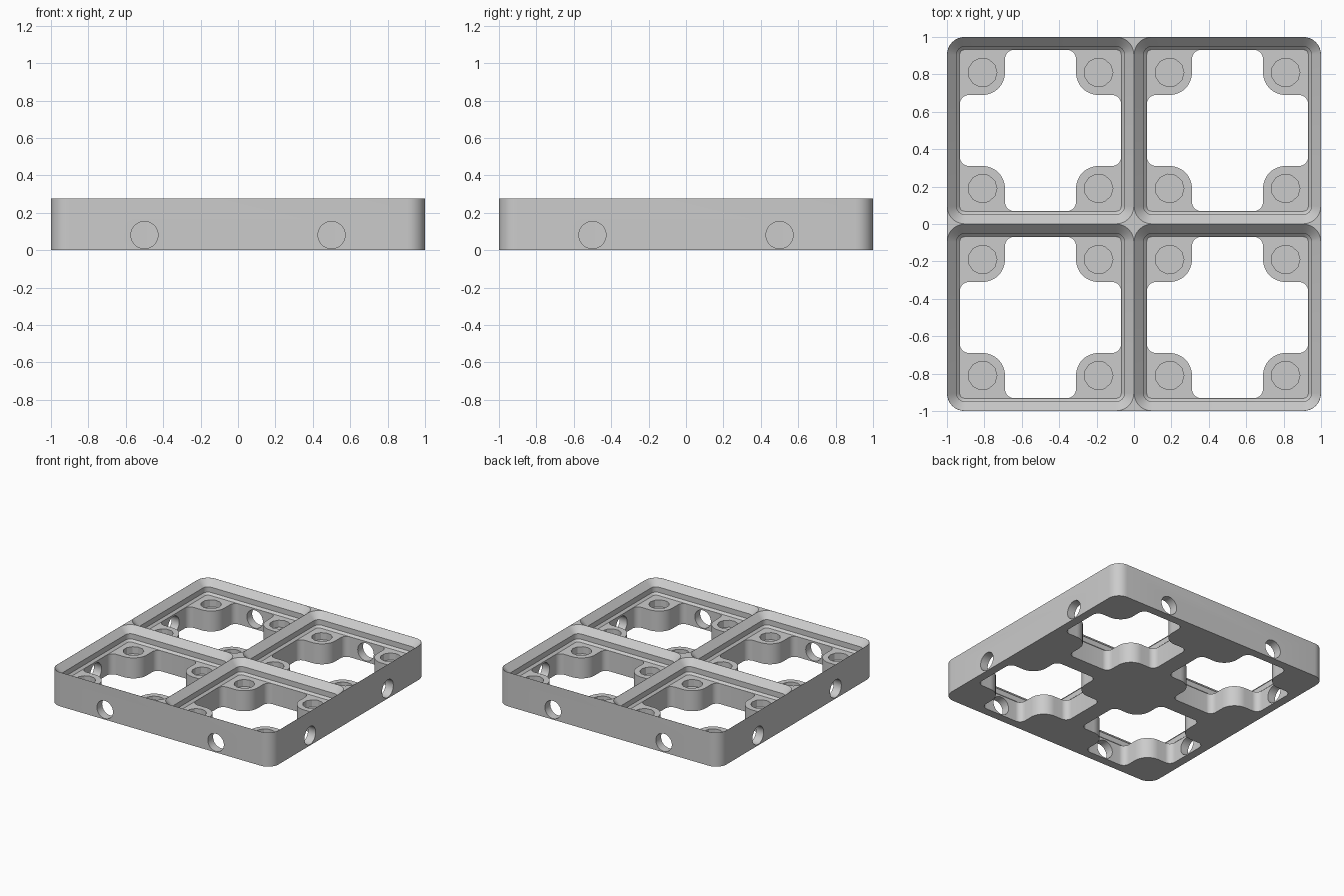
import bpy, bmesh
from math import cos, sin, pi, radians
from mathutils import Matrix, Vector

if "Cube" in bpy.data.objects:
    bpy.data.objects.remove(bpy.data.objects["Cube"])

HEIGHT, PAD_TOP = 0.2774, 0.1667
CELLS = [(x, y) for x in (-0.5, 0.5) for y in (-0.5, 0.5)]


def arc(cx, cy, r, start, end, steps=8):
    angles = [radians(start + (end - start) * i / steps) for i in range(steps + 1)]
    return [(cx + r * cos(a), cy + r * sin(a)) for a in angles]


def four_way(quarter):
    """Repeat a quarter outline around the centre."""
    points = []
    for k in range(4):
        c, s = round(cos(k * pi / 2)), round(sin(k * pi / 2))
        points += [(c * x - s * y, s * x + c * y) for x, y in quarter]
    return points


def rounded_square(half, r):
    return four_way(arc(half - r, half - r, r, 0, 90))


def circle(r, sides):
    return arc(0, 0, r, 0, 360, sides)[:-1]


def loft(bm, layers, matrix):
    """Closed solid through a stack of (outline, z) layers."""
    rings = [[bm.verts.new(matrix @ Vector((x, y, z))) for x, y in outline]
             for outline, z in layers]
    n = len(rings[0])
    for low, high in zip(rings, rings[1:]):
        for i in range(n):
            j = (i + 1) % n
            bm.faces.new((low[i], low[j], high[j], high[i]))
    bm.faces.new(rings[0][::-1])
    bm.faces.new(rings[-1])


def make_object(name, solids):
    bm = bmesh.new()
    for layers, matrix in solids:
        loft(bm, layers, matrix)
    bmesh.ops.recalc_face_normals(bm, faces=bm.faces)
    mesh = bpy.data.meshes.new(name)
    bm.to_mesh(mesh)
    bm.free()
    obj = bpy.data.objects.new(name, mesh)
    bpy.context.collection.objects.link(obj)
    return obj


def at(x, y, z=0):
    return Matrix.Translation((x, y, z))


# Solid plate with rounded corners
plate = rounded_square(1.0, 0.095)
grid_plate = make_object("grid_plate", [([(plate, 0), (plate, HEIGHT)], Matrix())])

# Stepped pocket of each cell
pocket = [(rounded_square(half, r), z) for half, r, z in (
    (0.432, 0.027, PAD_TOP), (0.4488, 0.044, 0.1833), (0.4488, 0.044, 0.2262),
    (0.499, 0.094, HEIGHT), (0.499, 0.094, 0.32))]
pockets = make_object("pocket_cutters", [(pocket, at(x, y)) for x, y in CELLS])

# Cross-shaped opening that leaves four rounded corner pads
wall, pad, fillet = 0.4316, 0.31, 0.05
inner = pad - 0.12
opening = four_way(
    arc(wall - fillet, inner - fillet, fillet, 0, 90)
    + arc(pad, pad, pad - inner, 270, 180, 12)
    + arc(inner - fillet, wall - fillet, fillet, 0, 90))
openings = make_object("opening_cutters", [
    ([(opening, -0.1), (opening, PAD_TOP + 0.01)], at(x, y)) for x, y in CELLS])

# Blind sockets in the pads, and round holes through the outer walls
socket = [(circle(0.077, 11), 0.11), (circle(0.077, 11), 0.2)]
holes = [(socket, at(x + sx * pad, y + sy * pad))
         for x, y in CELLS for sx in (-1, 1) for sy in (-1, 1)]
bore = [(circle(0.0725, 40), 0.85), (circle(0.0725, 40), 1.1)]
for side in range(4):
    turn = Matrix.Rotation(side * pi / 2, 4, "Z")
    for x in (-0.5, 0.5):
        holes.append((bore, turn @ at(x, 0, 0.081) @ Matrix.Rotation(pi / 2, 4, "X")))
hole_cutters = make_object("hole_cutters", holes)

# Cut everything out of the plate
bpy.ops.object.select_all(action="DESELECT")
bpy.context.view_layer.objects.active = grid_plate
grid_plate.select_set(True)
for cutter in (pockets, openings, hole_cutters):
    cutter.hide_render = True
    mod = grid_plate.modifiers.new("cut", "BOOLEAN")
    mod.operation, mod.solver, mod.object = "DIFFERENCE", "EXACT", cutter
    bpy.ops.object.modifier_apply(modifier=mod.name)
    bpy.data.objects.remove(cutter)

# Single grey finish
grey = bpy.data.materials.new("light_grey")
grey.use_nodes = True
grey.diffuse_color = (0.6, 0.6, 0.6, 1)
grey.node_tree.nodes["Principled BSDF"].inputs["Base Color"].default_value = (0.6, 0.6, 0.6, 1)
grid_plate.data.materials.clear()
grid_plate.data.materials.append(grey)
for face in grid_plate.data.polygons:
    face.material_index = 0

bpy.ops.object.shade_smooth_by_angle(angle=radians(30))
